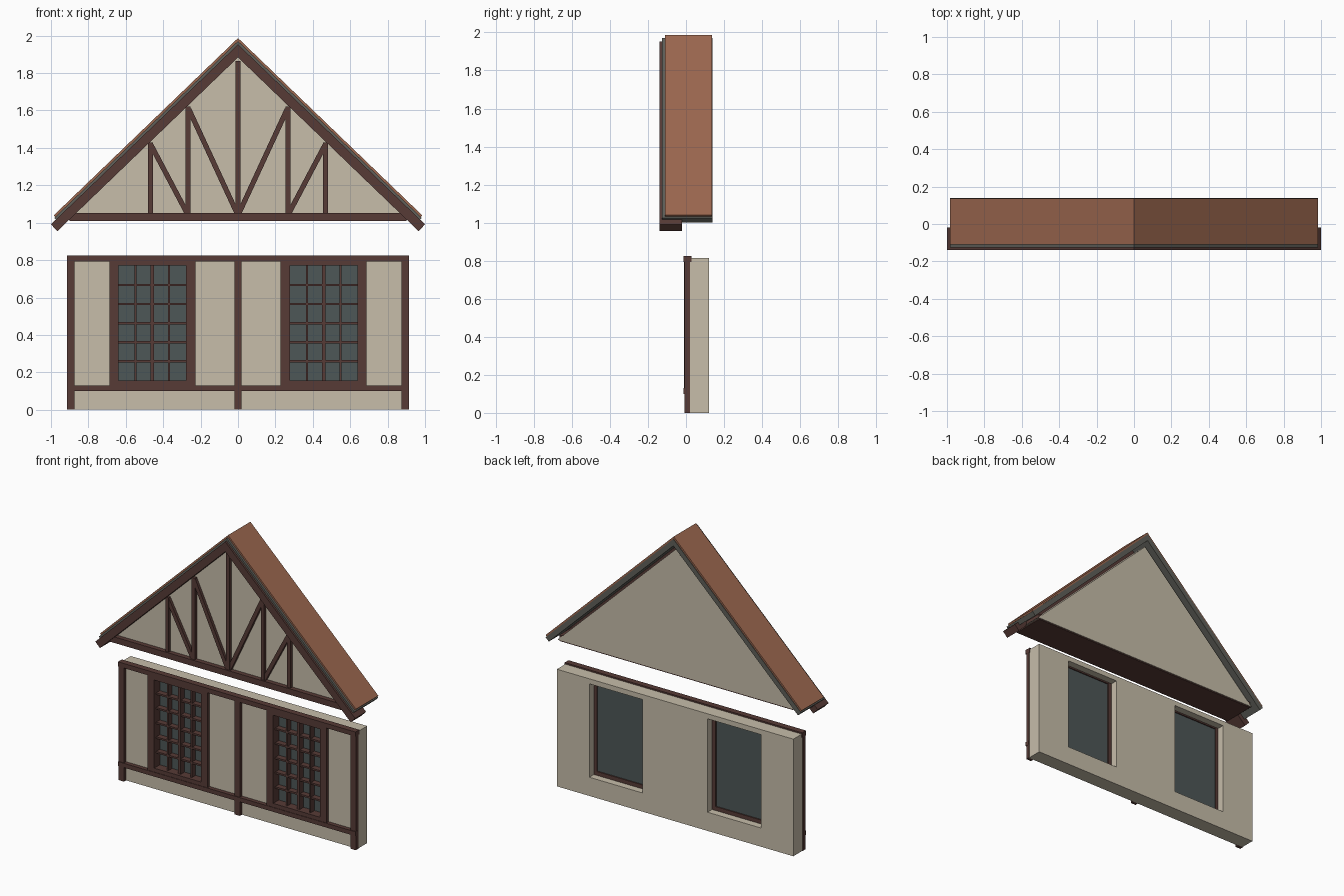
import bpy, bmesh, math
from mathutils import Vector

cube = bpy.data.objects.get("Cube")
if cube:
    bpy.data.objects.remove(cube, do_unlink=True)


def material(name, rgb):
    m = bpy.data.materials.new(name)
    m.use_nodes = True
    m.diffuse_color = (*rgb, 1)
    m.node_tree.nodes["Principled BSDF"].inputs["Base Color"].default_value = (*rgb, 1)
    return m


PLASTER = material("cream plaster", (0.57, 0.51, 0.40))
TIMBER = material("dark brown timber", (0.095, 0.044, 0.037))
TILE = material("terracotta tile", (0.34, 0.14, 0.08))
GLASS = material("slate glass", (0.075, 0.095, 0.095))
LINING = material("grey roof lining", (0.115, 0.115, 0.10))


def finish(bm, name, mat):
    bmesh.ops.recalc_face_normals(bm, faces=bm.faces)
    mesh = bpy.data.meshes.new(name)
    bm.to_mesh(mesh)
    bm.free()
    mesh.materials.append(mat)
    obj = bpy.data.objects.new(name, mesh)
    bpy.context.collection.objects.link(obj)
    return obj


def extrude(bm, y0, y1):
    """Pull flat xz faces back from y0 to y1."""
    res = bmesh.ops.extrude_face_region(bm, geom=bm.faces[:], use_keep_orig=True)
    verts = [g for g in res["geom"] if isinstance(g, bmesh.types.BMVert)]
    bmesh.ops.translate(bm, verts=verts, vec=(0, y1 - y0, 0))


def prism(name, points, y0, y1, mat):
    bm = bmesh.new()
    bm.faces.new([bm.verts.new((x, y0, z)) for x, z in points])
    extrude(bm, y0, y1)
    return finish(bm, name, mat)


def box(name, x0, x1, y0, y1, z0, z1, mat):
    return prism(name, [(x0, z0), (x1, z0), (x1, z1), (x0, z1)], y0, y1, mat)


def brace(name, a, b, width, y0, y1):
    a, b = Vector(a), Vector(b)
    n = (b - a).orthogonal().normalized() * width / 2
    return prism(name, [a + n, b + n, b - n, a - n], y0, y1, TIMBER)


# Lower wall with two window openings
xs = [-0.91, -0.66, -0.25, 0.25, 0.66, 0.91]
zs = [0, 0.13, 0.78, 0.815]
bm = bmesh.new()
grid = [[bm.verts.new((x, 0.015, z)) for z in zs] for x in xs]
for i in range(len(xs) - 1):
    for j in range(len(zs) - 1):
        if not (i in (1, 3) and j == 1):
            bm.faces.new([grid[i][j], grid[i + 1][j], grid[i + 1][j + 1], grid[i][j + 1]])
extrude(bm, 0.015, 0.12)
finish(bm, "lower_wall", PLASTER)

# Lower wall timbers
for label, x in (("right", -0.893), ("centre", 0), ("left", 0.893)):
    box(label + "_post", x - 0.02, x + 0.02, -0.008, 0.02, 0, 0.8, TIMBER)
box("top_rail", -0.914, 0.914, -0.014, 0.028, 0.793, 0.825, TIMBER)
box("sill_rail", -0.914, 0.914, -0.013, 0.018, 0.1, 0.13, TIMBER)

# Windows: frame, glass and glazing bars
for side, label in ((-1, "right"), (1, "left")):
    c = side * 0.458
    for s, part in ((-1, "inner"), (1, "outer")):
        box(f"{label}_window_{part}_jamb", c + s * 0.18, c + s * 0.23,
            -0.01, 0.07, 0.13, 0.793, TIMBER)
    box(label + "_window_sill", c - 0.18, c + 0.18, -0.01, 0.07, 0.13, 0.157, TIMBER)
    box(label + "_window_head", c - 0.18, c + 0.18, -0.01, 0.07, 0.77, 0.793, TIMBER)
    box(label + "_window_glass", c - 0.18, c + 0.18, 0.052, 0.062, 0.157, 0.77, GLASS)
    for i in (-1, 0, 1):
        w = 0.005 if i else 0.01
        x = c + i * 0.09
        box(label + "_window_upright_bar", x - w, x + w, 0.01, 0.052, 0.157, 0.77, TIMBER)
    for i in range(1, 6):
        z = 0.157 + i * 0.102
        box(label + "_window_cross_bar", c - 0.18, c + 0.18, 0.012, 0.052,
            z - 0.006, z + 0.006, TIMBER)

# Gable panel and the deep beam under it
prism("gable_panel", [(-0.91, 1.018), (0.91, 1.018), (0, 1.89)], -0.09, 0.112, PLASTER)
box("gable_beam", -0.9, 0.9, -0.122, 0.108, 1.01, 1.052, TIMBER)

# Gable studs and braces
box("king_stud", -0.014, 0.014, -0.112, -0.085, 1.05, 1.865, TIMBER)
for s in (-1, 1):
    for x, top in ((0.267, 1.62), (0.468, 1.43)):
        box("gable_stud", s * x - 0.013, s * x + 0.013, -0.112, -0.085, 1.05, top, TIMBER)
    brace("long_brace", (s * 0.005, 1.05), (s * 0.262, 1.605), 0.027, -0.11, -0.085)
    brace("short_brace", (s * 0.272, 1.05), (s * 0.465, 1.415), 0.027, -0.11, -0.085)

# Roof layers follow one pitch, with ends cut square to the slope
PITCH = math.atan(0.962)


def chevron(name, apex, reach, thick, y0, y1, mat):
    eave = apex - reach * math.tan(PITCH)
    low_x = reach - thick * math.sin(PITCH)
    low_z = eave - thick * math.cos(PITCH)
    inner = apex - thick / math.cos(PITCH)
    bm = bmesh.new()
    top, under = bm.verts.new((0, y0, apex)), bm.verts.new((0, y0, inner))
    for s in (-1, 1):
        a, b = bm.verts.new((s * reach, y0, eave)), bm.verts.new((s * low_x, y0, low_z))
        bm.faces.new([top, a, b, under][::s])
    extrude(bm, y0, y1)
    return finish(bm, name, mat)


chevron("roof_tiles", 1.987, 0.985, 0.012, -0.11, 0.136, TILE)
chevron("roof_lining", 1.971, 0.983, 0.034, -0.126, 0.139, LINING)
chevron("barge_board", 1.953, 1.0, 0.05, -0.14, -0.02, TIMBER)
